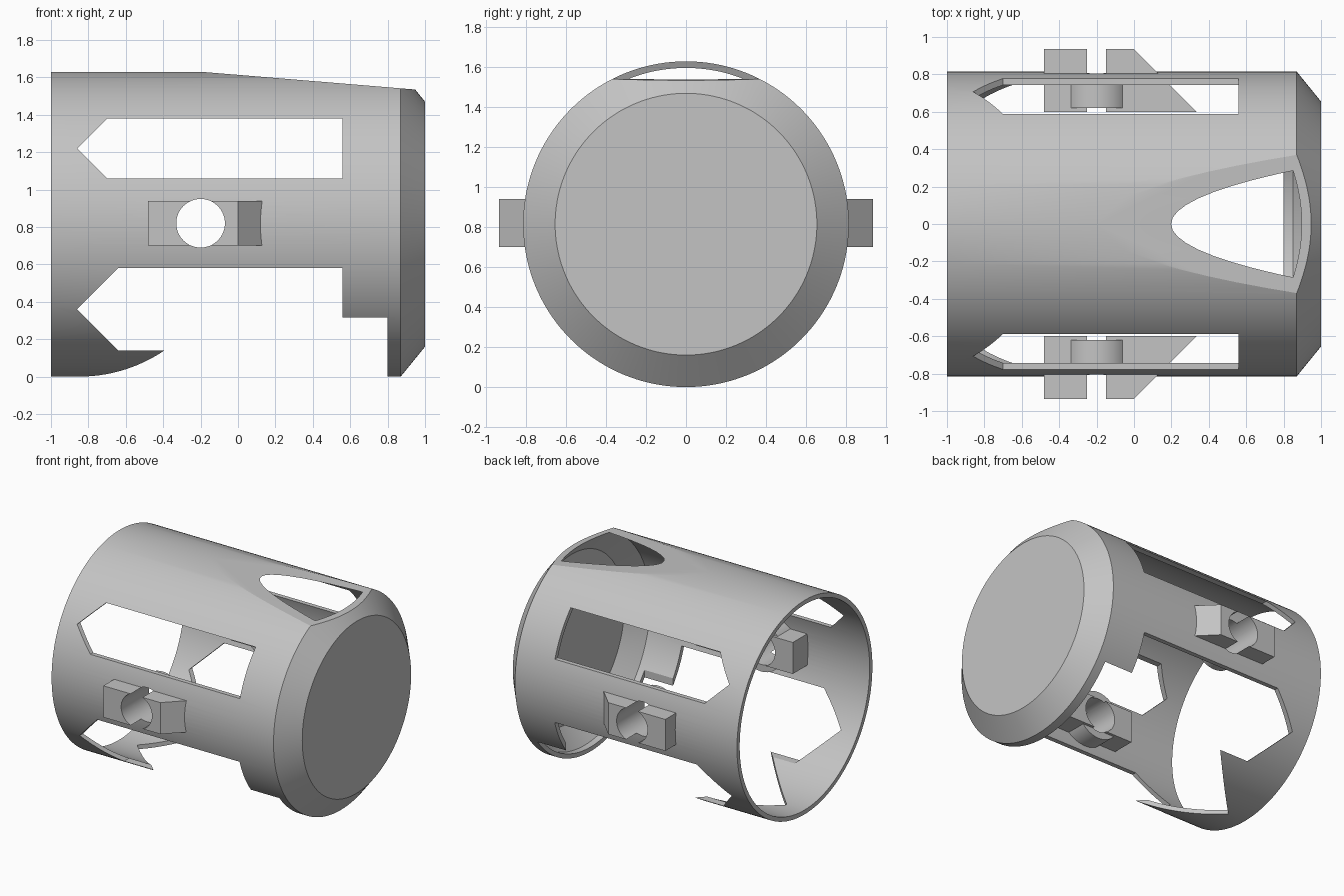
import bpy, bmesh, math

cube = bpy.data.objects.get("Cube")
if cube:
    bpy.data.objects.remove(cube, do_unlink=True)

R, INNER = 0.815, 0.782      # shell radii; the axis lies at z = R
PIN_X = -0.2                 # centre of the latch pin holes

grey = bpy.data.materials.new("plain grey")
grey.use_nodes = True
grey.diffuse_color = (0.55, 0.55, 0.55, 1)
grey.node_tree.nodes["Principled BSDF"].inputs["Base Color"].default_value = (0.55, 0.55, 0.55, 1)


def make_object(name, bm):
    bmesh.ops.recalc_face_normals(bm, faces=bm.faces)
    mesh = bpy.data.meshes.new(name)
    bm.to_mesh(mesh)
    bm.free()
    mesh.materials.append(grey)
    obj = bpy.data.objects.new(name, mesh)
    bpy.context.collection.objects.link(obj)
    return obj


def prism(name, points, axis, low, high):
    """Extrude an outline along y (points are x, z) or along z (points are x, y)."""
    bm = bmesh.new()
    place = (lambda a, b, d: (a, d, b)) if axis == "y" else (lambda a, b, d: (a, b, d))
    bottom = [bm.verts.new(place(a, b, low)) for a, b in points]
    top = [bm.verts.new(place(a, b, high)) for a, b in points]
    bm.faces.new(bottom)
    bm.faces.new(top)
    n = len(points)
    for i in range(n):
        j = (i + 1) % n
        bm.faces.new((bottom[i], bottom[j], top[j], top[i]))
    return make_object(name, bm)


def lathe(name, profile, segments):
    """Revolve (x, radius) points about the shell axis; the ends lie on the axis or close up."""
    bm = bmesh.new()
    rings = []
    for x, r in profile:
        if r == 0:
            rings.append([bm.verts.new((x, 0, R))] * segments)
        else:
            angles = [math.tau * k / segments for k in range(segments)]
            rings.append([bm.verts.new((x, r * math.sin(a), R + r * math.cos(a))) for a in angles])
    for a, b in zip(rings, rings[1:]):
        for k in range(segments):
            m = (k + 1) % segments
            corners = list(dict.fromkeys((a[k], a[m], b[m], b[k])))
            bm.faces.new(corners)
    return make_object(name, bm)


def rod(name, radius, low, high):
    outline = [(PIN_X + radius * math.cos(math.tau * k / 64),
                R + 0.005 + radius * math.sin(math.tau * k / 64)) for k in range(64)]
    return prism(name, outline, "y", low, high)


def combine(target, tool, operation):
    mod = target.modifiers.new(operation.lower(), "BOOLEAN")
    mod.operation, mod.solver, mod.object = operation, "EXACT", tool
    bpy.context.view_layer.update()
    bpy.context.view_layer.objects.active = target
    bpy.ops.object.modifier_apply(modifier=mod.name)
    bpy.data.objects.remove(tool, do_unlink=True)


def pointed_slot(centre, half, tip, end):
    """Outline of a slot with a right-angled point at its -x end."""
    return [(tip, centre), (tip + half, centre - half), (end, centre - half),
            (end, centre + half), (tip + half, centre + half)]


# Thin shell, open at -x, with a chamfered closed cap at +x
shell = lathe("shell", [(0.966, 0), (0.966, 0.638), (0.85, INNER), (-1, INNER),
                        (-1, R), (0.87, R), (1, 0.655), (1, 0)], 144)

# Side windows, lower side openings and bottom opening
combine(shell, prism("window_cutter", pointed_slot(1.22, 0.16, -0.86, 0.56), "y", -1, 1), "DIFFERENCE")
combine(shell, prism("lower_cutter", pointed_slot(0.36, 0.22, -0.86, 0.56), "y", -1, 1), "DIFFERENCE")
combine(shell, prism("bottom_cutter", pointed_slot(0, 0.644, -0.85, 0.8), "z", -0.2, 0.45), "DIFFERENCE")

# Sloping flat slice along the top
slope = [(PIN_X, 2 * R), (PIN_X, 1.9), (1.2, 1.9), (1.2, 1.514)]
combine(shell, prism("slope_cutter", slope, "y", -1, 1), "DIFFERENCE")

# Pin holes through both walls
combine(shell, rod("pin_cutter", 0.13, -1.1, 1.1), "DIFFERENCE")

# Latch blocks with a slanted end, an inner collar and a pin hole
parts = [shell]
for side, name in ((-1, "front_latch"), (1, "back_latch")):
    outline = [(-0.48, 0.6), (0.335, 0.6), (0, 0.935), (-0.48, 0.935)]
    latch = prism(name, [(x, side * y) for x, y in outline], "z", 0.7, 0.94)
    low, high = sorted((side * 0.62, side * 0.778))
    combine(latch, rod("collar", 0.183, low, high), "UNION")
    combine(latch, rod("pin_cutter", 0.13, -1.1, 1.1), "DIFFERENCE")
    parts.append(latch)

# Smooth curved surfaces, crisp edges
for obj in parts:
    bpy.ops.object.select_all(action="DESELECT")
    obj.select_set(True)
    bpy.context.view_layer.objects.active = obj
    bpy.ops.object.shade_smooth_by_angle(angle=math.radians(15))
